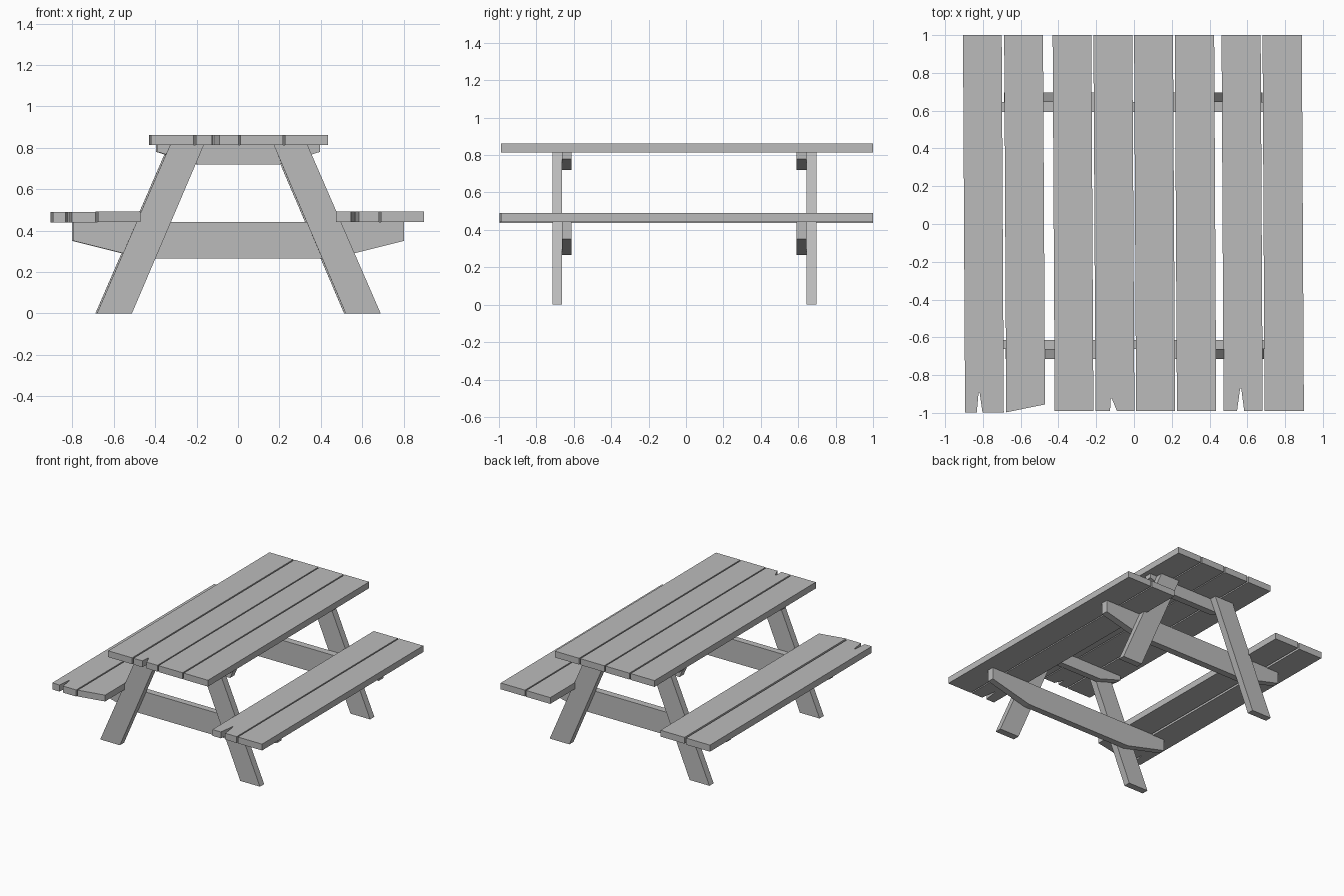
import bpy

if "Cube" in bpy.data.objects:
    bpy.data.objects.remove(bpy.data.objects["Cube"])

wood = bpy.data.materials.new("weathered_grey_wood")
wood.diffuse_color = (0.5, 0.5, 0.5, 1)
wood.use_nodes = True
wood.node_tree.nodes["Principled BSDF"].inputs["Base Color"].default_value = wood.diffuse_color
SKEW = -0.0055  # whole table leans slightly in x along its length


def prism(name, outline, lo, hi, axis):
    """Extrude a 2D outline along z (outline in x,y) or y (outline in x,z)."""
    n = len(outline)
    verts = []
    for d in (lo, hi):
        for a, b in outline:
            x, y, z = (a, b, d) if axis == "z" else (a, d, b)
            verts.append((x + SKEW * y, y, z))
    faces = [tuple(range(n))[::-1], tuple(range(n, 2 * n))]
    faces += [(i, (i + 1) % n, n + (i + 1) % n, n + i) for i in range(n)]
    if axis == "y":
        faces = [f[::-1] for f in faces]
    mesh = bpy.data.meshes.new(name)
    mesh.from_pydata(verts, [], faces)
    mesh.materials.append(wood)
    obj = bpy.data.objects.new(name, mesh)
    bpy.context.collection.objects.link(obj)
    return obj


def plank(name, x0, x1, z0, z1, front=(-0.99, -0.99), notch=None):
    """Long board, with an optional split (left, tip, right, tip y) in its front end."""
    pts = [(x0, front[0])]
    if notch:
        left, tip, right, depth = notch
        pts += [(left, front[0]), (tip - 0.003, depth), (tip + 0.003, depth), (right, front[1])]
    pts += [(x1, front[1]), (x1, 1.0), (x0, 1.0)]
    return prism(name, pts, z0, z1, "z")


# Table top boards
TOP = (0.813, 0.862)
plank("top_board_1", -0.425, -0.22, *TOP)
plank("top_board_2", -0.209, -0.003, *TOP, notch=(-0.132, -0.125, -0.096, -0.925))
plank("top_board_3", 0.006, 0.212, *TOP)
plank("top_board_4", 0.222, 0.43, *TOP)

# Seat boards
SEAT = (0.442, 0.491)
plank("left_seat_outer", -0.90, -0.695, 0.438, 0.489, (-0.997, -0.997),
      (-0.838, -0.825, -0.808, -0.895))
plank("left_seat_inner", -0.682, -0.476, *SEAT, front=(-0.997, -0.955))
plank("right_seat_inner", 0.469, 0.676, *SEAT, notch=(0.54, 0.56, 0.578, -0.87))
plank("right_seat_outer", 0.686, 0.894, *SEAT)

# Splayed legs and cross braces at each end
for end, leg_y, brace_y in (("front", (-0.715, -0.663), (-0.663, -0.613)),
                            ("back", (0.645, 0.697), (0.592, 0.645))):
    for side, s in (("left", -1), ("right", 1)):
        leg = [(s * 0.516, 0), (s * 0.685, 0), (s * 0.332, 0.813), (s * 0.169, 0.813)]
        if s < 0:
            leg.reverse()
        prism(f"{end}_{side}_leg", leg, *leg_y, "y")
    prism(f"{end}_seat_brace", [(-0.46, 0.265), (0.46, 0.265), (0.798, 0.35), (0.798, 0.442),
                                (-0.798, 0.442), (-0.798, 0.35)], *brace_y, "y")
    prism(f"{end}_top_brace", [(-0.20, 0.72), (0.20, 0.72), (0.393, 0.78), (0.393, 0.813),
                               (-0.393, 0.813), (-0.393, 0.78)], *brace_y, "y")
